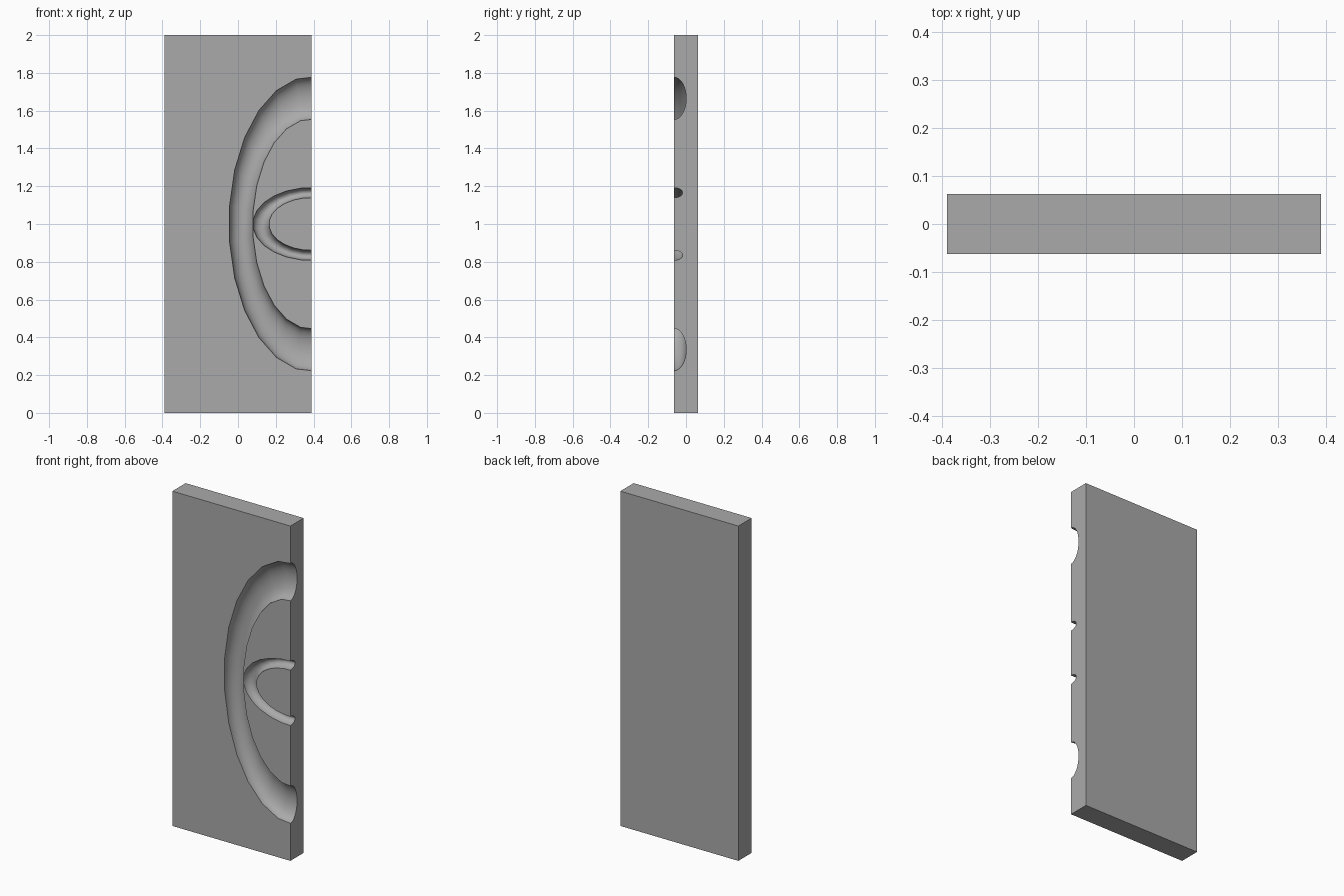
import bpy
import math

cube = bpy.data.objects.get("Cube")
if cube:
    bpy.data.objects.remove(cube, do_unlink=True)

WIDTH, THICK, HEIGHT = 0.78, 0.125, 2.0

# Plain grey finish
grey = bpy.data.materials.new("grey")
grey.use_nodes = True
colour = (0.4, 0.4, 0.4, 1)
grey.diffuse_color = colour
grey.node_tree.nodes["Principled BSDF"].inputs["Base Color"].default_value = colour

# Flat door slab
bpy.ops.mesh.primitive_cube_add(size=1, location=(0, 0, HEIGHT / 2))
panel = bpy.context.object
panel.name = "door_panel"
panel.scale = (WIDTH, THICK, HEIGHT)
bpy.ops.object.transform_apply(location=True, rotation=True, scale=True)
panel.data.materials.append(grey)


def carve_ring(name, half_width, half_height, depth, inner_ratio, segments):
    """Carve an oval groove centred on the left edge of the front face."""
    tube = (1 - inner_ratio) / 2
    bpy.ops.mesh.primitive_torus_add(
        major_radius=1 - tube, minor_radius=tube,
        major_segments=segments, minor_segments=32,
        location=(WIDTH / 2, -THICK / 2, HEIGHT / 2),
        rotation=(math.pi / 2, 0, 0))
    cutter = bpy.context.object
    cutter.name = name
    cutter.hide_render = True
    cutter.scale = (half_width, half_height, depth / tube)
    bpy.ops.object.transform_apply(location=True, rotation=True, scale=True)
    cutter.data.materials.append(grey)

    bpy.context.view_layer.objects.active = panel
    cut = panel.modifiers.new(name, 'BOOLEAN')
    cut.operation = 'DIFFERENCE'
    cut.solver = 'EXACT'
    cut.object = cutter
    bpy.ops.object.modifier_apply(modifier=cut.name)
    bpy.data.objects.remove(cutter, do_unlink=True)


# Large outer oval and small inner oval
carve_ring("large_groove", 0.438, 0.781, 0.0635, 0.713, 25)
carve_ring("small_groove", 0.312, 0.193, 0.044, 0.725, 25)

# Smooth grooves with crisp edges
bpy.ops.object.select_all(action='DESELECT')
panel.select_set(True)
bpy.context.view_layer.objects.active = panel
bpy.ops.object.shade_smooth_by_angle(angle=math.radians(30))
